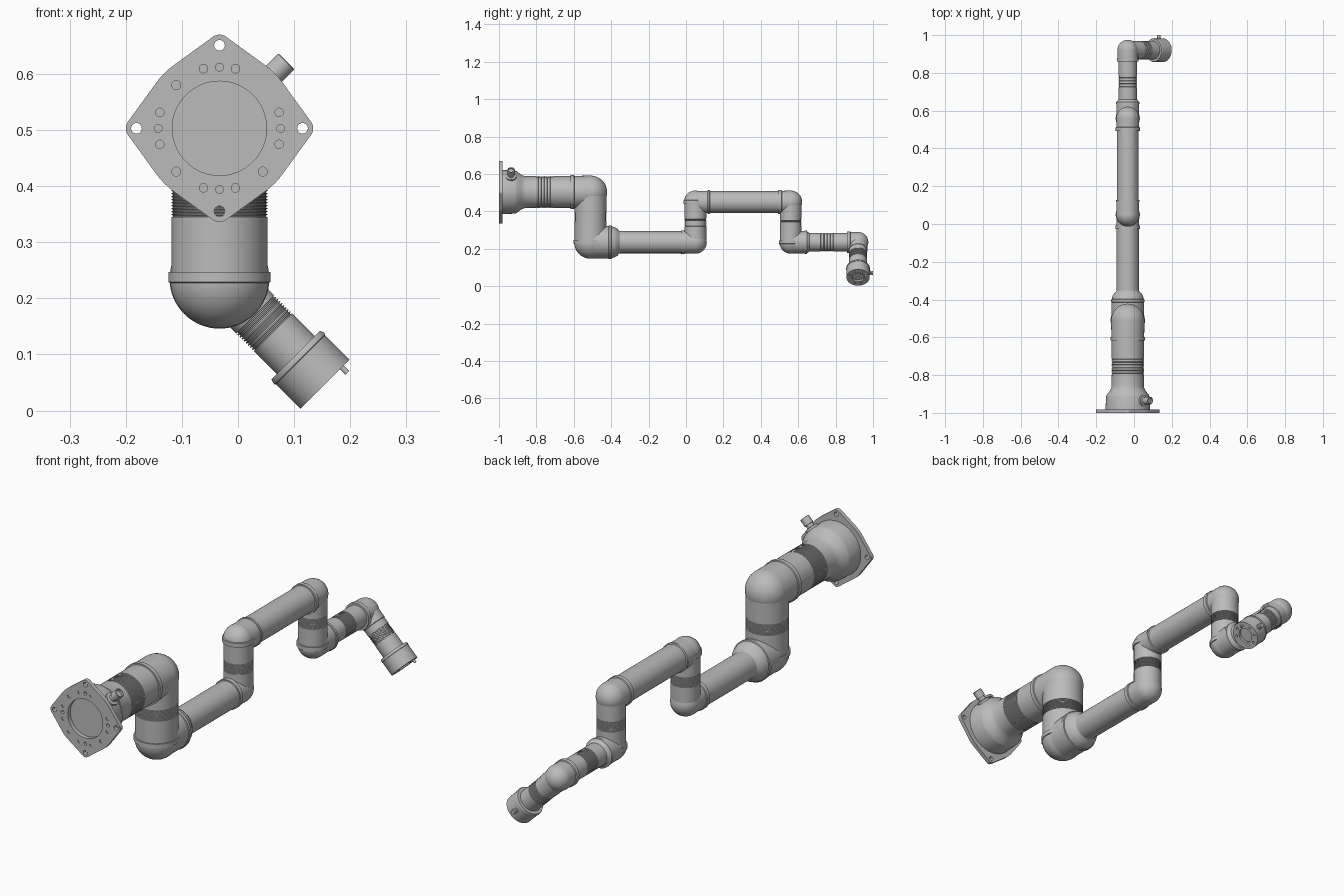
import bpy, bmesh
from math import sin, cos, pi, radians
from mathutils import Vector

if "Cube" in bpy.data.objects:
    bpy.data.objects.remove(bpy.data.objects["Cube"])

AX = -0.033                      # x of the arm's plane
UP, DOWN, BACK = Vector((0, 0, 1)), Vector((0, 0, -1)), Vector((0, 1, 0))
WRIST = Vector((1, 0, -1)).normalized()

grey = bpy.data.materials.new("satin grey metal")
grey.use_nodes = True
grey.diffuse_color = (0.5, 0.5, 0.5, 1)
grey.node_tree.nodes["Principled BSDF"].inputs["Base Color"].default_value = (0.5, 0.5, 0.5, 1)


def finish(name, bm):
    bmesh.ops.recalc_face_normals(bm, faces=bm.faces[:])
    mesh = bpy.data.meshes.new(name)
    bm.to_mesh(mesh)
    bm.free()
    mesh.materials.append(grey)
    ob = bpy.data.objects.new(name, mesh)
    bpy.context.collection.objects.link(ob)
    return ob


def smooth(ob):
    bpy.ops.object.select_all(action='DESELECT')
    ob.select_set(True)
    bpy.context.view_layer.objects.active = ob
    bpy.ops.object.shade_smooth_by_angle(angle=radians(30))


def lathe(name, origin, axis, profile, segs=64):
    """Turn (distance, radius) points round an axis, closing both ends."""
    bm = bmesh.new()
    turn = UP.rotation_difference(Vector(axis))
    points = [(profile[0][0], 0)] + list(profile) + [(profile[-1][0], 0)]
    rings = []
    for d, r in points:
        if r == 0:
            rings.append([bm.verts.new(Vector(origin) + turn @ Vector((0, 0, d)))] * segs)
        else:
            rings.append([bm.verts.new(Vector(origin) + turn @ Vector(
                (r * cos(2 * pi * i / segs), r * sin(2 * pi * i / segs), d))) for i in range(segs)])
    for a, b in zip(rings, rings[1:]):
        for i in range(segs):
            j = (i + 1) % segs
            loop = list(dict.fromkeys((a[i], a[j], b[j], b[i])))
            if len(loop) > 2:
                bm.faces.new(loop)
    ob = finish(name, bm)
    smooth(ob)
    return ob


def grooves(start, end, r, depth=0.003, count=9):
    """Profile of a band of fine rings cut into a tube."""
    step = (end - start) / count
    out = []
    for i in range(count):
        d = start + i * step
        out += [(d, r), (d + step * 0.1, r - depth), (d + step * 0.5, r - depth), (d + step * 0.6, r)]
    return out


def drill(ob, cutters):
    for c in cutters:
        mod = ob.modifiers.new("hole", 'BOOLEAN')
        mod.operation, mod.solver, mod.object = 'DIFFERENCE', 'EXACT', c
        bpy.context.view_layer.objects.active = ob
        bpy.ops.object.modifier_apply(modifier=mod.name)
        bpy.data.objects.remove(c)
    smooth(ob)


def elbow(name, y, z, axis, r, length):
    """Collared housing ending in a dome over the joint centre."""
    lip = r + 0.003
    profile = [(-length, r), (-length, lip), (-length + 0.018, lip), (-length + 0.02, r - 0.001)]
    profile += [(r * sin(a * pi / 32), r * cos(a * pi / 32)) for a in range(16)] + [(r, 0.0005)]
    return lathe(name, (AX, y, z), axis, profile)


# Base flange: rounded diamond plate
base = Vector((AX, -1, 0.503))
bm = bmesh.new()
outline = [(0, 0, 0.139)] + [(0.147 * cos(k * pi / 2), 0.147 * sin(k * pi / 2), 0.02) for k in range(4)]
for cx, cz, r in outline:
    for i in range(72):
        a = 2 * pi * i / 72
        for y in (0, 0.018):
            bm.verts.new(base + Vector((cx + r * cos(a), y, cz + r * sin(a))))
hull = bmesh.ops.convex_hull(bm, input=bm.verts[:])
inner = set(hull["geom_interior"]) | set(hull["geom_unused"])
bmesh.ops.delete(bm, geom=[v for v in inner if isinstance(v, bmesh.types.BMVert)], context='VERTS')
bmesh.ops.dissolve_limit(bm, angle_limit=0.01, verts=bm.verts[:], edges=bm.edges[:])
flange = finish("base_flange", bm)


def hole(angle, dist, r, depth):
    a = radians(angle)
    at = base + Vector((dist * cos(a), -0.01, dist * sin(a)))
    return lathe("cutter", at, BACK, [(0, r), (0.01 + depth, r)], 24 if dist else 64)


holes = [hole(0, 0, 0.084, 0.03)]
for k in range(4):
    holes += [hole(90 * k, 0.148, 0.0095, 0.03), hole(90 * k, 0.109, 0.007, 0.014)]
    holes += [hole(90 * k + s, 0.11, 0.0075, 0.004) for s in (-15, 15)]
    if k:
        holes.append(hole(90 * k + 45, 0.109, 0.008, 0.004))
drill(flange, holes)

# Base housing and first tube
lathe("base_housing", base, BACK,
      [(0.018, 0.118), (0.085, 0.115), (0.095, 0.112), (0.115, 0.096), (0.13, 0.088), (0.14, 0.085)]
      + grooves(0.2, 0.29, 0.085, count=14) + [(0.3, 0.085), (0.42, 0.085)])

# Base cable connector
lathe("base_connector", base + Vector((0, 0.065, 0)), (0.7071, 0, 0.7071),
      [(0.09, 0.028), (0.122, 0.028), (0.124, 0.016), (0.136, 0.016), (0.137, 0.02),
       (0.168, 0.02), (0.169, 0.016), (0.16, 0.015)], 32)

# Shoulder
elbow("shoulder_upper_elbow", -0.51, 0.503, BACK, 0.088, 0.107)
lathe("shoulder_link", (AX, -0.51, 0.503), DOWN,
      [(0, 0.0855)] + grooves(0.112, 0.16, 0.0855) + [(0.165, 0.0855), (0.268, 0.0855)])
elbow("shoulder_lower_elbow", -0.51, 0.235, DOWN, 0.088, 0.012)

# Lower arm
lathe("lower_arm", (AX, -0.51, 0.235), BACK,
      [(0, 0.086), (0.095, 0.086), (0.097, 0.089), (0.11, 0.089), (0.112, 0.085), (0.13, 0.08),
       (0.143, 0.072), (0.152, 0.062), (0.157, 0.059), (0.53, 0.059)])
elbow("middle_lower_elbow", 0.05, 0.235, BACK, 0.061, 0.077)

# Middle link and upper arm
lathe("middle_link", (AX, 0.05, 0.235), UP,
      [(0, 0.0585)] + grooves(0.085, 0.13, 0.0585) + [(0.135, 0.0585), (0.215, 0.0585)])
elbow("middle_upper_elbow", 0.05, 0.45, UP, 0.061, 0.01)
lathe("upper_arm", (AX, 0.05, 0.45), BACK,
      [(0, 0.06), (0.066, 0.06), (0.067, 0.063), (0.076, 0.063), (0.078, 0.058), (0.5, 0.058)])
elbow("forearm_upper_elbow", 0.56, 0.45, BACK, 0.061, 0.067)

# Forearm link and wrist tube
lathe("forearm_link", (AX, 0.56, 0.45), DOWN,
      [(0, 0.0585)] + grooves(0.085, 0.13, 0.0585) + [(0.135, 0.0585), (0.215, 0.0585)])
elbow("forearm_lower_elbow", 0.56, 0.235, DOWN, 0.061, 0.01)
lathe("wrist_tube", (AX, 0.56, 0.235), BACK,
      [(0, 0.06), (0.075, 0.06), (0.076, 0.063), (0.086, 0.063), (0.088, 0.058), (0.1, 0.049)]
      + grooves(0.16, 0.23, 0.049, count=11) + [(0.235, 0.049), (0.34, 0.049)])
elbow("wrist_elbow", 0.92, 0.235, BACK, 0.055, 0.06)

# Wrist and tool mount
wrist = Vector((AX, 0.92, 0.235))
lathe("wrist_link", wrist, WRIST,
      [(0, 0.05), (0.06, 0.05), (0.062, 0.048)] + grooves(0.09, 0.137, 0.048) + [(0.14, 0.048), (0.21, 0.048)])
tool = lathe("tool_mount", wrist, WRIST,
             [(0.192, 0.05), (0.192, 0.061), (0.198, 0.0635), (0.203, 0.0635), (0.204, 0.062), (0.266, 0.062)])
side = BACK.cross(WRIST)
cuts = [lathe("cutter", wrist, WRIST, [(0.254, 0.032), (0.28, 0.032)])]
for k in range(8):
    a = k * pi / 4 + pi / 8
    at = wrist + 0.046 * (cos(a) * BACK + sin(a) * side)
    cuts.append(lathe("cutter", at, WRIST, [(0.256, 0.005), (0.28, 0.005)], 16))
drill(tool, cuts)

# Tool connector on the side of the mount
lathe("tool_connector", wrist + WRIST * 0.232, BACK,
      [(0.055, 0.012), (0.065, 0.012), (0.066, 0.008), (0.07, 0.008), (0.071, 0.01), (0.08, 0.01)], 24)
